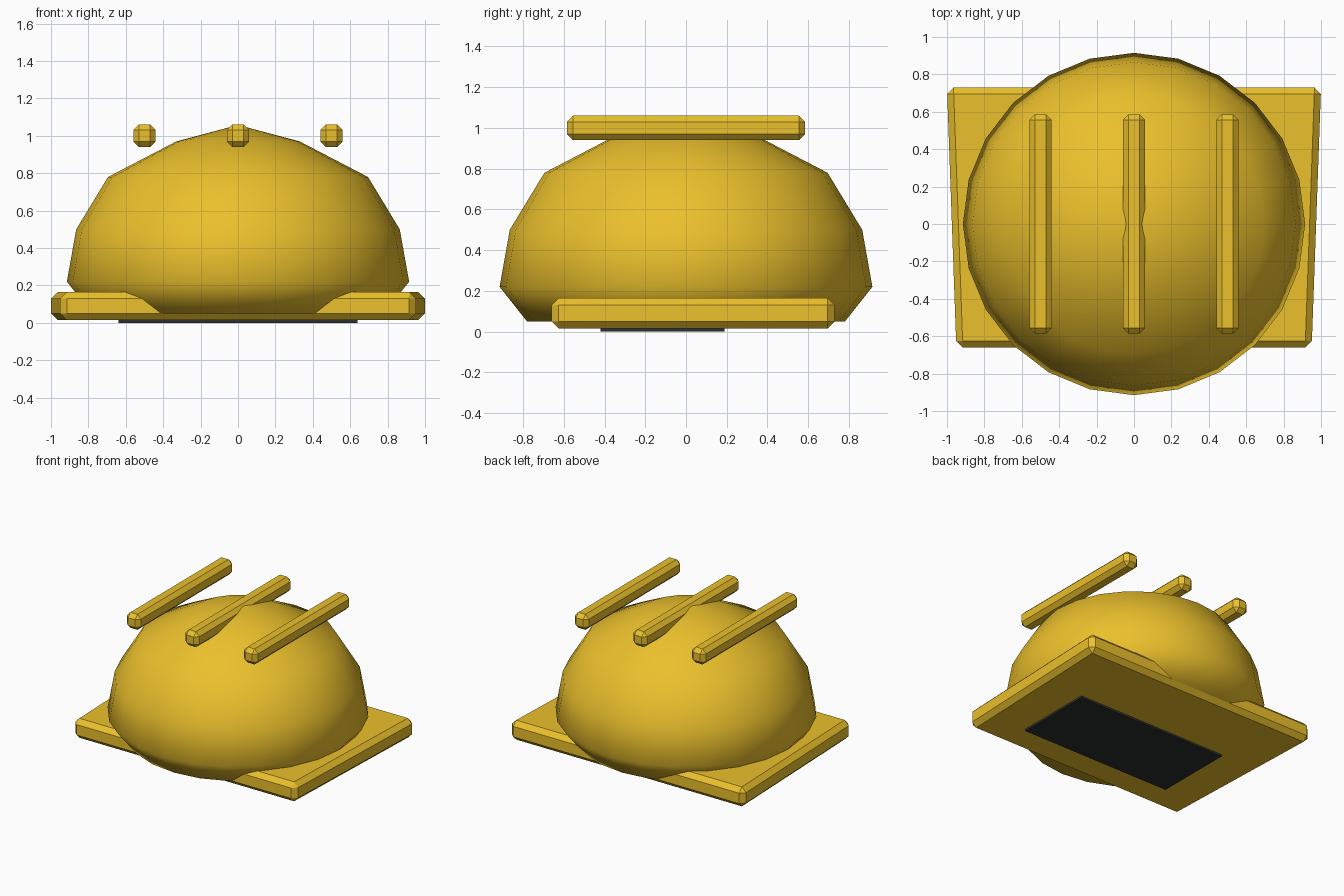
import bpy, bmesh, math

if "Cube" in bpy.data.objects:
    bpy.data.objects.remove(bpy.data.objects["Cube"])


def material(name, color):
    m = bpy.data.materials.new(name)
    m.diffuse_color = color
    m.use_nodes = True
    m.node_tree.nodes["Principled BSDF"].inputs["Base Color"].default_value = m.diffuse_color
    return m


yellow = material("yellow_paint", (0.83, 0.53, 0.025, 1))
black = material("black_rubber", (0.025, 0.03, 0.03, 1))


def add_object(name, bm, mat):
    bmesh.ops.recalc_face_normals(bm, faces=bm.faces)
    me = bpy.data.meshes.new(name)
    bm.to_mesh(me)
    bm.free()
    me.materials.append(mat)
    ob = bpy.data.objects.new(name, me)
    bpy.context.collection.objects.link(ob)
    return ob


def slab(name, outline, z0, z1, bevel, mat):
    """Extrude an outline from z0 to z1 and chamfer every edge."""
    bm = bmesh.new()
    face = bm.faces.new([bm.verts.new((x, y, z0)) for x, y in outline])
    top = bmesh.ops.extrude_face_region(bm, geom=[face])["geom"]
    for v in top:
        if isinstance(v, bmesh.types.BMVert):
            v.co.z = z1
    if bevel:
        bmesh.ops.bevel(bm, geom=bm.edges[:], offset=bevel, segments=1,
                        affect='EDGES', profile=0.5)
    return add_object(name, bm, mat)


def rect(x0, x1, y0, y1):
    return [(x0, y0), (x1, y0), (x1, y1), (x0, y1)]


# Base plate, wider at the back
slab("base_plate", [(-0.95, -0.66), (0.95, -0.66), (1.0, 0.73), (-1.0, 0.73)],
     0.015, 0.165, 0.035, yellow)

# Dark pad under the plate
slab("bottom_pad", rect(-0.64, 0.64, -0.42, 0.19), 0.0, 0.03, 0, black)

# Domed shell, turned from a half profile
SIDES = 24
profile = [(0.78, 0.05), (0.915, 0.22), (0.865, 0.5), (0.695, 0.78), (0.33, 0.97)]
bm = bmesh.new()
rings = [[bm.verts.new((r * math.cos(2 * math.pi * i / SIDES),
                        r * math.sin(2 * math.pi * i / SIDES), z))
          for i in range(SIDES)] for r, z in profile]
apex = bm.verts.new((0, 0, 1.058))
for i in range(SIDES):
    j = (i + 1) % SIDES
    for a, b in zip(rings, rings[1:]):
        bm.faces.new((a[i], a[j], b[j], b[i]))
    bm.faces.new((rings[-1][i], rings[-1][j], apex))
bm.faces.new(rings[0])
dome = add_object("dome", bm, yellow)
bpy.context.view_layer.objects.active = dome
dome.select_set(True)
bpy.ops.object.shade_smooth_by_angle(angle=math.radians(60))

# Three rails running front to back over the dome
for name, x in (("left_rail", -0.5), ("middle_rail", 0), ("right_rail", 0.5)):
    slab(name, rect(x - 0.06, x + 0.06, -0.585, 0.585), 0.94, 1.06, 0.03, yellow)
